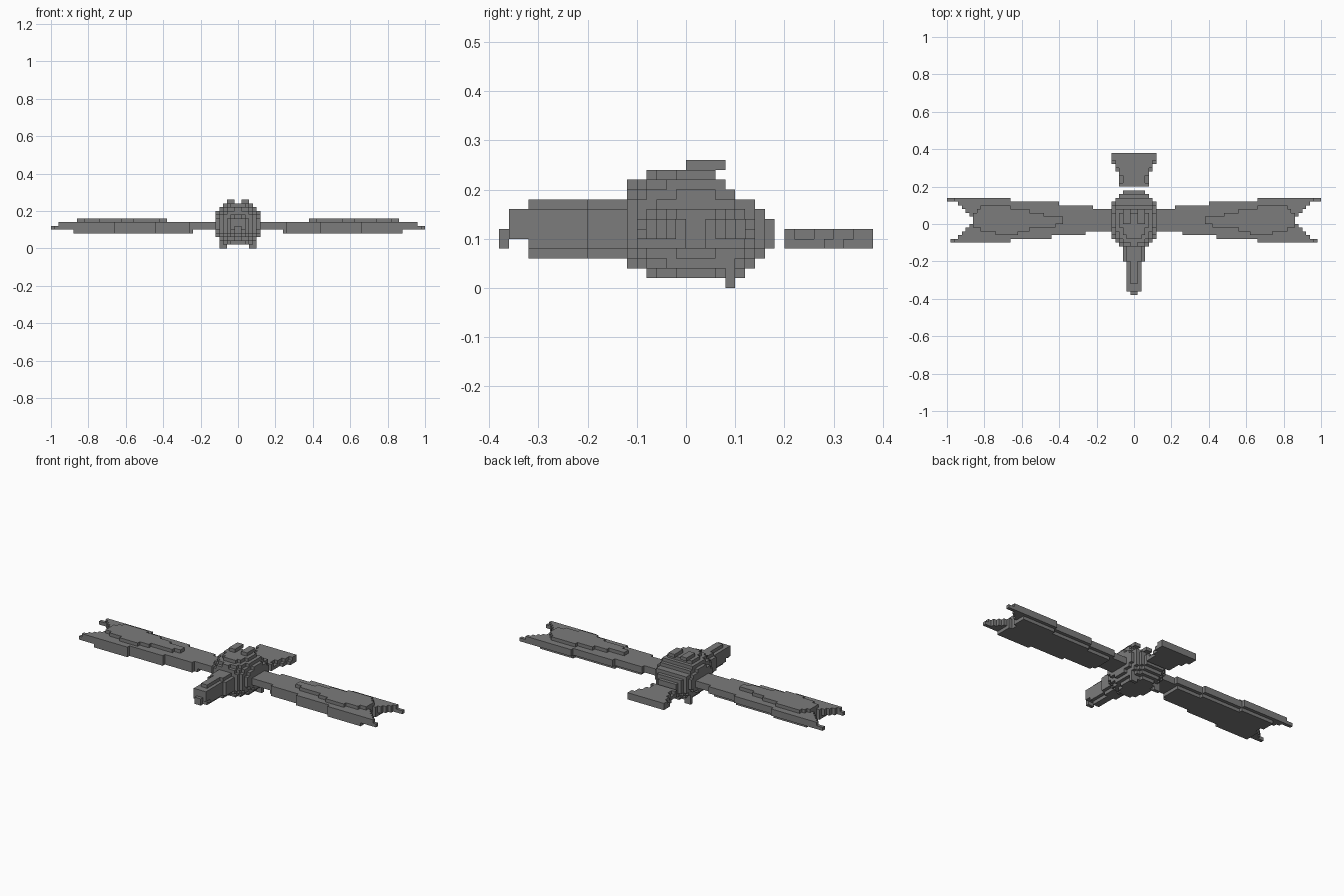
import bpy, bmesh, math

cube = bpy.data.objects.get("Cube")
if cube:
    bpy.data.objects.remove(cube, do_unlink=True)

V = 0.02  # block size
grey = bpy.data.materials.new("plain_grey")
grey.use_nodes = True
colour = (0.2, 0.2, 0.2, 1)
grey.diffuse_color = colour
grey.node_tree.nodes["Principled BSDF"].inputs["Base Color"].default_value = colour


def blocks(name, lo, hi, inside):
    """Fill the box lo..hi with blocks whose centre passes the rule; keep only the outer skin."""
    spans = [range(round(a / V), round(b / V)) for a, b in zip(lo, hi)]
    cells = {(i, j, k) for i in spans[0] for j in spans[1] for k in spans[2]
             if inside((i + .5) * V, (j + .5) * V, (k + .5) * V)}
    bm = bmesh.new()
    verts = {}

    def corner(p):
        if p not in verts:
            verts[p] = bm.verts.new([c * V for c in p])
        return verts[p]

    for cell in cells:
        for axis in range(3):
            for side in (0, 1):
                near = list(cell)
                near[axis] += 2 * side - 1
                if tuple(near) in cells:
                    continue
                quad = []
                for u, w in ((0, 0), (1, 0), (1, 1), (0, 1)):
                    p = list(cell)
                    p[axis] += side
                    p[(axis + 1) % 3] += u
                    p[(axis + 2) % 3] += w
                    quad.append(corner(tuple(p)))
                bm.faces.new(quad if side else quad[::-1])
    bmesh.ops.dissolve_limit(bm, angle_limit=0.01, verts=bm.verts, edges=bm.edges)
    mesh = bpy.data.meshes.new(name)
    bm.to_mesh(mesh)
    bm.free()
    mesh.materials.append(grey)
    ob = bpy.data.objects.new(name, mesh)
    bpy.context.collection.objects.link(ob)


def step(value, table):
    """Stepped profile: the last entry whose threshold has been passed."""
    return [out for start, out in table if value >= start][-1]


# Rounded body with sloping back
def body(x, y, z):
    e = 2.4
    r = abs(x / .125) ** e + abs((y - .02) / .165) ** e + abs((z - .13) / .115) ** e
    return r < 1 and y < .181 - 1.2 * max(z - .13, 0) and y < .181 - max(.09 - z, 0)


blocks("body", (-.12, -.12, .02), (.12, .18, .24), body)


# Long head, rounded in section and stepped towards the tip
def head(x, y, z):
    low = step(y, ((-.38, .08), (-.36, .10), (-.32, .06)))
    high = step(y, ((-.38, .12), (-.36, .16), (-.32, .18)))
    wide = step(y, ((-.38, .02), (-.36, .04), (-.20, .06)))
    edge = z < .08 or z > .16
    return low < z < high and abs(x) < wide - (V if edge else 0)


blocks("head", (-.06, -.38, .06), (.06, -.08, .18), head)


# Wings: thin middle layers, inset upper and lower plates, notched tip
BACK = ((0, .08), (.22, .10), (.40, .12), (.66, .14))
FRONT = ((0, -.04), (.26, -.06), (.44, -.08), (.66, -.10))
TIP = ((-1, .98), (-.08, .94), (-.06, .92), (-.04, .90), (-.02, .88), (0, .86),
       (.04, .88), (.06, .90), (.08, .92), (.10, .94), (.12, 1.0))
PLATE_BACK = ((0, .02), (.38, .04), (.48, .06), (.56, .08), (.66, .10), (.82, .08), (.84, .06))
PLATE_FRONT = ((0, .02), (.38, .0), (.42, -.02), (.56, -.04), (.62, -.06), (.74, -.04), (.82, -.02))


def wing(x, y, z):
    x = abs(x)
    if z > .14:
        return .38 < x < .86 and step(x, PLATE_FRONT) < y < step(x, PLATE_BACK)
    inside = step(x, FRONT) < y < step(x, BACK) and x < step(y, TIP)
    if z > .12:
        return inside and x < .96
    if z < .10:
        return inside and .24 < x < .88 and y < step(x, BACK) - V
    return inside


blocks("left_wing", (.08, -.10, .08), (1, .14, .16), wing)
blocks("right_wing", (-1, -.10, .08), (-.08, .14, .16), wing)


# Separate fan tail
def tail(x, y, z):
    lower = step(y, ((.20, .08), (.28, .10), (.32, .12)))
    upper = step(y, ((.20, .08), (.22, .06), (.26, .08), (.30, .10), (.34, .12)))
    return abs(x) < (upper if z > .10 else lower)


blocks("tail", (-.12, .20, .08), (.12, .38, .12), tail)

# Paired crest tufts and feet
for side, s in (("left", 1), ("right", -1)):
    for part, a, b, y0, y1, z0, z1 in (("crest", .02, .06, 0, .08, .24, .26),
                                       ("foot", .06, .10, .08, .10, 0, .06)):
        x0, x1 = sorted((s * a, s * b))
        blocks(f"{side}_{part}", (x0, y0, z0), (x1, y1, z1), lambda x, y, z: True)
